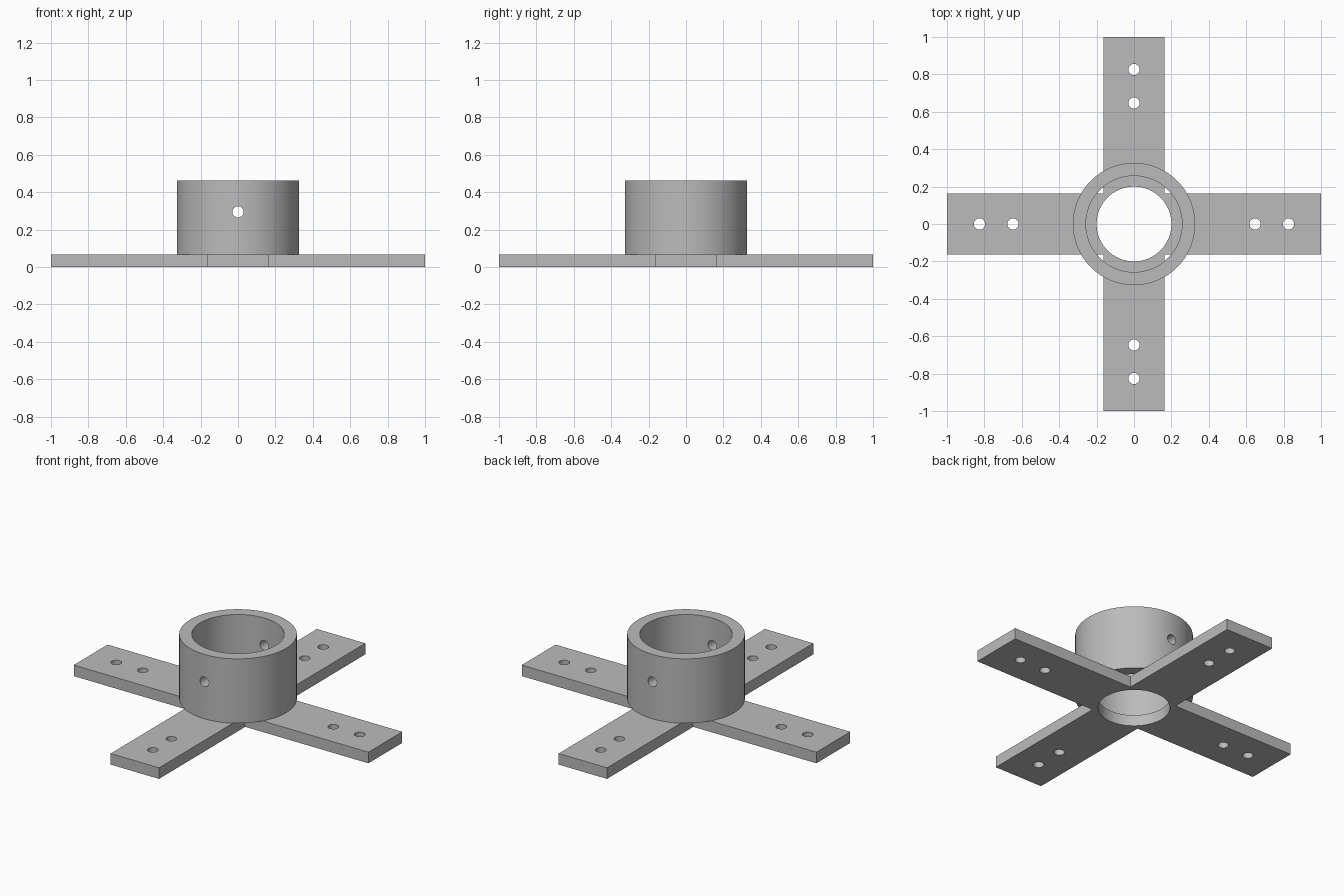
import bpy
import bmesh
import math
from mathutils import Matrix

cube = bpy.data.objects.get("Cube")
if cube:
    bpy.data.objects.remove(cube, do_unlink=True)

BASE_TOP, TOP = 0.068, 0.463
ARM_HALF, BORE_R = 0.164, 0.2
OUTER_R, INNER_R = 0.327, 0.257
HOLE_R, PIN_Z = 0.03, 0.295

grey = bpy.data.materials.new("plain grey")
grey.use_nodes = True
colour = (0.5, 0.5, 0.5, 1)
grey.diffuse_color = colour
grey.node_tree.nodes["Principled BSDF"].inputs["Base Color"].default_value = colour


def make_object(name, bm):
    bmesh.ops.recalc_face_normals(bm, faces=bm.faces)
    mesh = bpy.data.meshes.new(name)
    bm.to_mesh(mesh)
    bm.free()
    mesh.materials.append(grey)
    obj = bpy.data.objects.new(name, mesh)
    bpy.context.collection.objects.link(obj)
    return obj


def add_rod(bm, radius, length, place, segments):
    bmesh.ops.create_cone(bm, cap_ends=True, segments=segments, radius1=radius,
                          radius2=radius, depth=length, matrix=place)


def cut_and_smooth(obj, cutter):
    """Subtract the cutter, discard it, then smooth the curved walls."""
    bpy.ops.object.select_all(action="DESELECT")
    bpy.context.view_layer.objects.active = obj
    obj.select_set(True)
    cutter.hide_render = True
    mod = obj.modifiers.new("holes", "BOOLEAN")
    mod.operation, mod.solver, mod.object = "DIFFERENCE", "EXACT", cutter
    bpy.ops.object.modifier_apply(modifier=mod.name)
    bpy.data.objects.remove(cutter, do_unlink=True)
    bpy.ops.object.shade_smooth_by_angle(angle=math.radians(30))


# Cross-shaped base: one arm corner pattern turned four times, then extruded
bm = bmesh.new()
outline = []
for turn in range(4):
    spin = Matrix.Rotation(turn * math.pi / 2, 3, "Z")
    for x, y in ((1, -ARM_HALF), (1, ARM_HALF), (ARM_HALF, ARM_HALF)):
        outline.append(bm.verts.new(spin @ Matrix.Identity(3) @ bm.verts.new((x, y, 0)).co))
for v in [v for v in bm.verts if v not in outline]:
    bm.verts.remove(v)
floor = bm.faces.new(outline)
walls = bmesh.ops.extrude_face_region(bm, geom=[floor])
bmesh.ops.translate(bm, vec=(0, 0, BASE_TOP),
                    verts=[g for g in walls["geom"] if isinstance(g, bmesh.types.BMVert)])
base = make_object("cross_base", bm)

# Central bore and two screw holes per arm
bm = bmesh.new()
add_rod(bm, BORE_R, 0.5, Matrix.Identity(4), 96)
for turn in range(4):
    for reach in (0.647, 0.826):
        place = Matrix.Rotation(turn * math.pi / 2, 4, "Z") @ Matrix.Translation((reach, 0, 0))
        add_rod(bm, HOLE_R, 0.5, place, 32)
cut_and_smooth(base, make_object("base_hole_cutter", bm))

# Collar: rectangular wall section spun around the axis
bm = bmesh.new()
section = [bm.verts.new((r, 0, z)) for r, z in
           ((INNER_R, BASE_TOP), (OUTER_R, BASE_TOP), (OUTER_R, TOP), (INNER_R, TOP))]
edges = [bm.edges.new((section[i], section[(i + 1) % 4])) for i in range(4)]
bmesh.ops.spin(bm, geom=section + edges, cent=(0, 0, 0), axis=(0, 0, 1),
               angle=math.tau, steps=96, use_merge=True)
bmesh.ops.remove_doubles(bm, verts=bm.verts, dist=0.0001)
collar = make_object("collar", bm)

# Cross pin hole through the front and back of the collar
bm = bmesh.new()
place = Matrix.Translation((0, 0, PIN_Z)) @ Matrix.Rotation(math.pi / 2, 4, "X")
add_rod(bm, HOLE_R, 1, place, 32)
cut_and_smooth(collar, make_object("pin_hole_cutter", bm))
